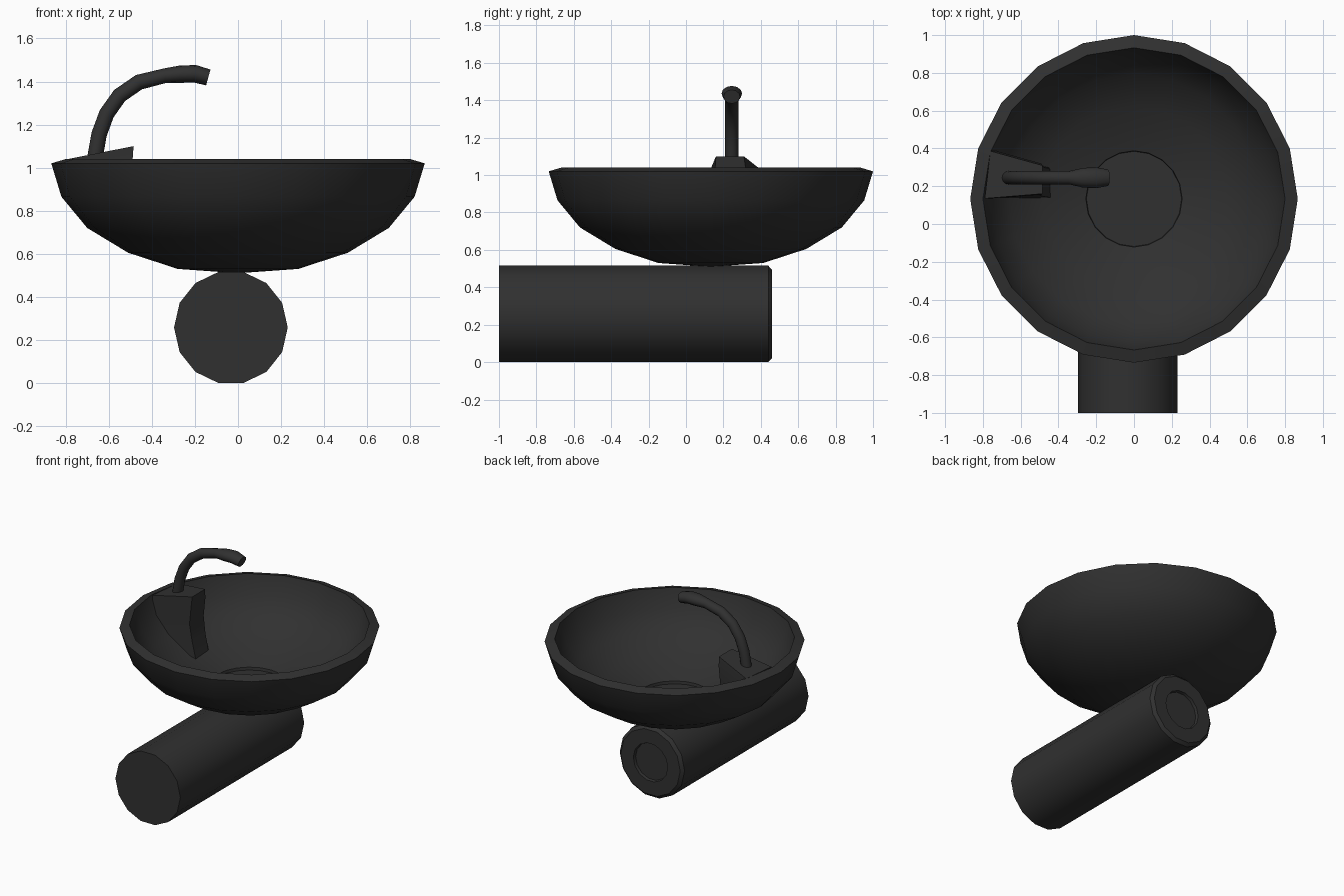
import bpy
import bmesh
import math
from mathutils import Vector

cube = bpy.data.objects.get("Cube")
if cube:
    bpy.data.objects.remove(cube, do_unlink=True)

COLOR = (0.03, 0.03, 0.03, 1.0)
mat = bpy.data.materials.new("matte_charcoal")
mat.use_nodes = True
mat.diffuse_color = COLOR
bsdf = mat.node_tree.nodes["Principled BSDF"]
bsdf.inputs["Base Color"].default_value = COLOR
bsdf.inputs["Roughness"].default_value = 0.6


def loft(name, rings, angle=35):
    """Skin a list of equal-length rings; one-point ends become fans, others get caps."""
    bm = bmesh.new()
    rows = [[bm.verts.new(p) for p in ring] for ring in rings]
    for a, b in zip(rows, rows[1:]):
        n = max(len(a), len(b))
        for i in range(n):
            j = (i + 1) % n
            if len(a) == 1:
                bm.faces.new((a[0], b[j], b[i]))
            elif len(b) == 1:
                bm.faces.new((a[i], a[j], b[0]))
            else:
                bm.faces.new((a[i], a[j], b[j], b[i]))
    for end in (rows[0], rows[-1]):
        if len(end) > 2:
            bm.faces.new(end)
    bmesh.ops.recalc_face_normals(bm, faces=bm.faces)
    mesh = bpy.data.meshes.new(name)
    bm.to_mesh(mesh)
    bm.free()
    obj = bpy.data.objects.new(name, mesh)
    mesh.materials.append(mat)
    bpy.context.collection.objects.link(obj)
    bpy.ops.object.select_all(action="DESELECT")
    obj.select_set(True)
    bpy.context.view_layer.objects.active = obj
    bpy.ops.object.shade_smooth_by_angle(angle=math.radians(angle))
    return obj


def ring(center, u, v, ru, rv, sides):
    """Ellipse of points around a centre in the plane of u and v."""
    if ru == 0:
        return [Vector(center)]
    turns = [2 * math.pi * i / sides for i in range(sides)]
    return [Vector(center) + u * ru * math.cos(t) + v * rv * math.sin(t) for t in turns]


X, Y, Z = Vector((1, 0, 0)), Vector((0, 1, 0)), Vector((0, 0, 1))

# Basin: outer wall up, sloped rim, inner wall down to a sunken drain
bowl = [(0, 0.51), (0.28, 0.53), (0.51, 0.605), (0.70, 0.72), (0.82, 0.865),
        (0.867, 1.02), (0.80, 1.04), (0.76, 0.90), (0.66, 0.785), (0.49, 0.675),
        (0.255, 0.605), (0.252, 0.585), (0, 0.585)]
loft("basin", [ring((0, 0.133, z), X, Y, r, r, 20) for r, z in bowl])

# Pedestal: horizontal drum with a chamfered back end and a round recess
drum = [(0.264, -1), (0.264, 0.44), (0.242, 0.46), (0.14, 0.46), (0.135, 0.44), (0, 0.44)]
loft("pedestal", [ring((-0.033, y, 0.258), X, Z, r, r, 14) for r, y in drum])

# Faucet mount: wedge on the rim running down the inner wall
# each level: z of back, back x, z of front, front x, near y and far y at the front
levels = [(1.04, -0.79, 1.10, -0.485, 0.16, 0.31),
          (0.94, -0.79, 1.03, -0.49, 0.155, 0.32),
          (0.85, -0.76, 0.90, -0.50, 0.15, 0.315),
          (0.72, -0.63, 0.78, -0.475, 0.145, 0.30),
          (0.63, -0.47, 0.65, -0.44, 0.14, 0.29)]
mount = []
for zb, xb, zf, xf, y0, y1 in levels:
    far = y1 + 0.25 * (xf - xb)
    mount.append([Vector((xb, 0.135, zb)), Vector((xf, y0, zf)),
                  Vector((xf, y1, zf)), Vector((xb + 0.03, far, zb))])
loft("faucet_mount", mount, 30)

# Faucet: swept gooseneck that swells into a spout head
path = [(-0.667, 1.03), (-0.645, 1.155), (-0.61, 1.25), (-0.55, 1.335), (-0.46, 1.397),
        (-0.34, 1.427), (-0.27, 1.434), (-0.20, 1.436), (-0.138, 1.419)]
widths = [0.036] * 6 + [0.052, 0.055, 0.044]
heights = [0.036] * 5 + [0.034, 0.04, 0.041, 0.038]
points = [Vector((x, 0.245, z)) for x, z in path]
neck = []
for i, p in enumerate(points):
    along = (points[min(i + 1, len(points) - 1)] - points[max(i - 1, 0)]).normalized()
    neck.append(ring(p, Y, along.cross(Y), widths[i], heights[i], 12))
loft("faucet", neck, 40)
